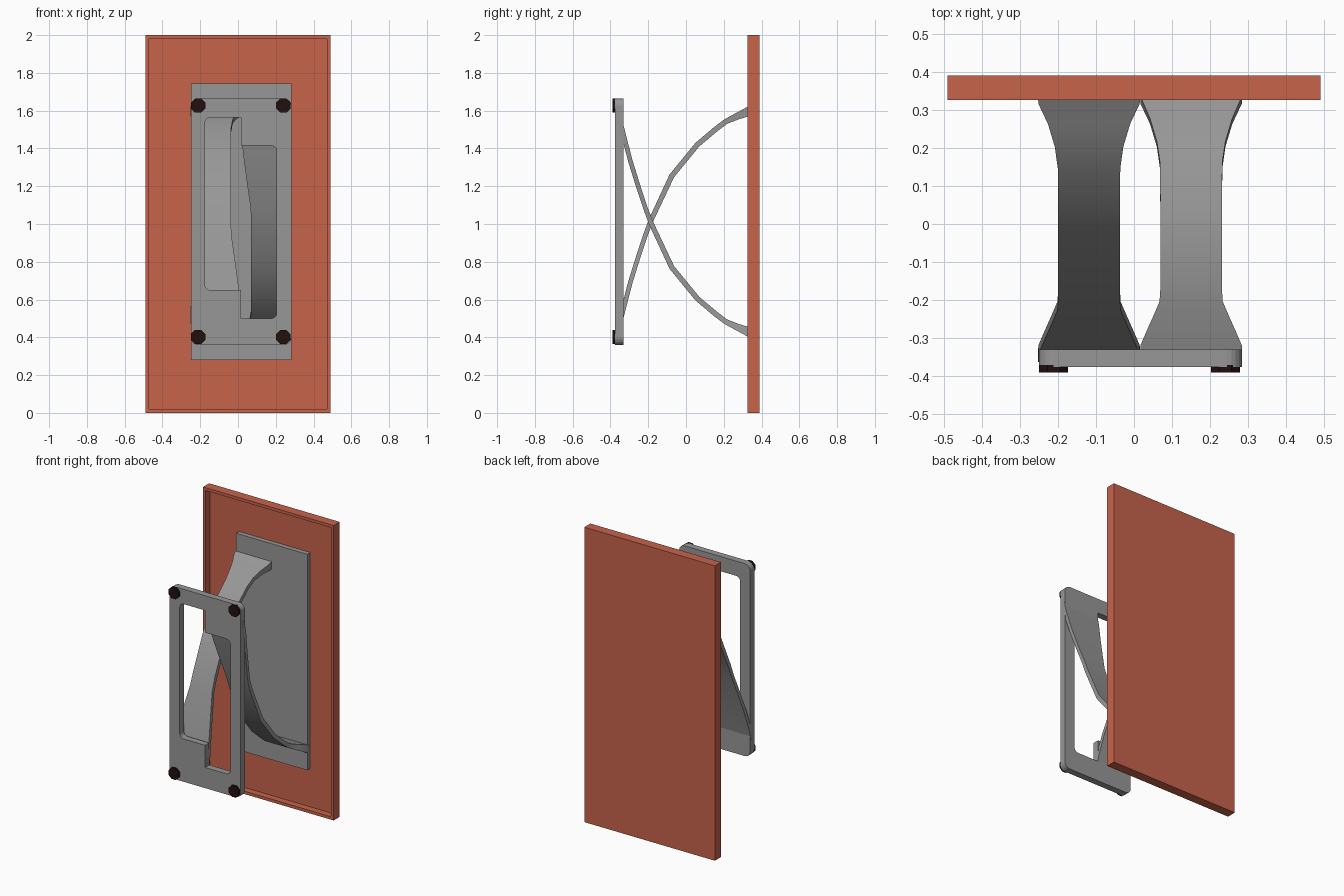
import bpy
import bmesh
import math
from mathutils import Vector

default = bpy.data.objects.get("Cube")
if default:
    bpy.data.objects.remove(default, do_unlink=True)


def make_material(name, rgb):
    mat = bpy.data.materials.new(name)
    mat.use_nodes = True
    mat.diffuse_color = (*rgb, 1)
    bsdf = next(n for n in mat.node_tree.nodes if n.type == "BSDF_PRINCIPLED")
    bsdf.inputs["Base Color"].default_value = (*rgb, 1)
    return mat


terracotta = make_material("terracotta", (0.57, 0.125, 0.07))
grey = make_material("grey", (0.31, 0.31, 0.31))
dark = make_material("dark brown", (0.016, 0.005, 0.005))


def add_object(name, bm, mat):
    bmesh.ops.recalc_face_normals(bm, faces=bm.faces)
    mesh = bpy.data.meshes.new(name)
    bm.to_mesh(mesh)
    bm.free()
    obj = bpy.data.objects.new(name, mesh)
    obj.data.materials.append(mat)
    bpy.context.collection.objects.link(obj)
    return obj


def activate(obj):
    bpy.ops.object.select_all(action="DESELECT")
    obj.select_set(True)
    bpy.context.view_layer.objects.active = obj


def rounded(corners, steps=5):
    """Turn (x, z, radius) corners into an outline with arcs."""
    points = []
    for i, (x, z, r) in enumerate(corners):
        p = Vector((x, z))
        if r == 0:
            points.append(p)
            continue
        u = (Vector(corners[i - 1][:2]) - p).normalized()
        v = (Vector(corners[(i + 1) % len(corners)][:2]) - p).normalized()
        for k in range(steps + 1):
            t = math.pi / 2 * k / steps
            points.append(p + r * (u + v - v * math.cos(t) - u * math.sin(t)))
    return points


def prism(name, outline, y0, y1, mat):
    """Extrude an x-z outline from y0 to y1."""
    bm = bmesh.new()
    face = bm.faces.new([bm.verts.new((p[0], y0, p[1])) for p in outline])
    ext = bmesh.ops.extrude_face_region(bm, geom=[face])
    verts = [g for g in ext["geom"] if isinstance(g, bmesh.types.BMVert)]
    bmesh.ops.translate(bm, verts=verts, vec=(0, y1 - y0, 0))
    return add_object(name, bm, mat)


def rectangle(x0, x1, z0, z1, r=0):
    return rounded([(x0, z0, r), (x1, z0, r), (x1, z1, r), (x0, z1, r)])


# Back panel: shallow tray with a thin raised rim
tray = prism("back_panel", rectangle(-0.49, 0.49, 0, 2), 0.325, 0.39, terracotta)
bm = bmesh.new()
bm.from_mesh(tray.data)
front = min(bm.faces, key=lambda f: f.calc_center_median().y)
bmesh.ops.inset_region(bm, faces=[front], thickness=0.028)
bmesh.ops.inset_region(bm, faces=[front], thickness=0.0)
bmesh.ops.translate(bm, verts=front.verts[:], vec=(0, 0.045, 0))
bm.to_mesh(tray.data)
bm.free()

# Mounting plate inside the tray
prism("mounting_plate", rectangle(-0.25, 0.283, 0.28, 1.745), 0.338, 0.371, grey)

# Front frame with a stepped opening
frame = prism("front_frame", rectangle(-0.25, 0.283, 0.36, 1.665, 0.04), -0.375, -0.33, grey)
R = 0.03
opening = rounded([
    (-0.175, 0.65, R), (0.015, 0.65, 0), (0.015, 0.5, 0), (0.205, 0.5, R),
    (0.205, 1.415, R), (0.015, 1.415, 0), (0.015, 1.565, 0), (-0.175, 1.565, R)])
cutter = prism("opening_cutter", opening, -0.5, -0.2, grey)
cutter.hide_render = True
cut = frame.modifiers.new("opening", "BOOLEAN")
cut.operation = "DIFFERENCE"
cut.solver = "EXACT"
cut.object = cutter
activate(frame)
bpy.ops.object.modifier_apply(modifier=cut.name)
bpy.data.objects.remove(cutter, do_unlink=True)

# Crossing arms: stations of (y, z, half width, half thickness)
STATIONS = [
    (0.345, 1.602, 0.134, 0.026), (0.325, 1.593, 0.133, 0.024),
    (0.27, 1.57, 0.108, 0.018), (0.21, 1.542, 0.09, 0.014),
    (0.155, 1.50, 0.082, 0.014), (0.06, 1.42, 0.081, 0.014),
    (-0.075, 1.255, 0.081, 0.014), (-0.185, 1.02, 0.081, 0.013),
    (-0.215, 0.94, 0.083, 0.012), (-0.25, 0.835, 0.098, 0.012),
    (-0.295, 0.69, 0.118, 0.012), (-0.33, 0.555, 0.133, 0.012),
    (-0.35, 0.475, 0.134, 0.012)]


def arm(name, x, flip):
    bm = bmesh.new()
    rings = []
    for i, (y, z, w, t) in enumerate(STATIONS):
        a = STATIONS[max(i - 1, 0)]
        b = STATIONS[min(i + 1, len(STATIONS) - 1)]
        d = Vector((b[0] - a[0], b[1] - a[1])).normalized()
        n = Vector((-d.y, d.x)) * t
        ring = []
        for sx, s in ((-1, -1), (1, -1), (1, 1), (-1, 1)):
            pz = z + s * n.y
            ring.append(bm.verts.new((x + sx * w, y + s * n.x, 2.025 - pz if flip else pz)))
        rings.append(ring)
    for r0, r1 in zip(rings, rings[1:]):
        for k in range(4):
            m = (k + 1) % 4
            bm.faces.new((r0[k], r0[m], r1[m], r1[k]))
    bm.faces.new(rings[0])
    bm.faces.new(rings[-1])
    obj = add_object(name, bm, grey)
    activate(obj)
    bpy.ops.object.shade_smooth_by_angle(angle=math.radians(35))


arm("right_arm", -0.118, False)
arm("left_arm", 0.15, True)

# Octagonal bolt heads at the frame corners
for side, x in (("right", -0.211), ("left", 0.24)):
    for level, z in (("lower", 0.402), ("upper", 1.627)):
        ring = [(x + 0.041 * math.cos(a), z + 0.041 * math.sin(a))
                for a in (math.pi / 4 * (k + 0.5) for k in range(8))]
        prism(f"{level}_{side}_bolt", ring, -0.39, -0.37, dark)
